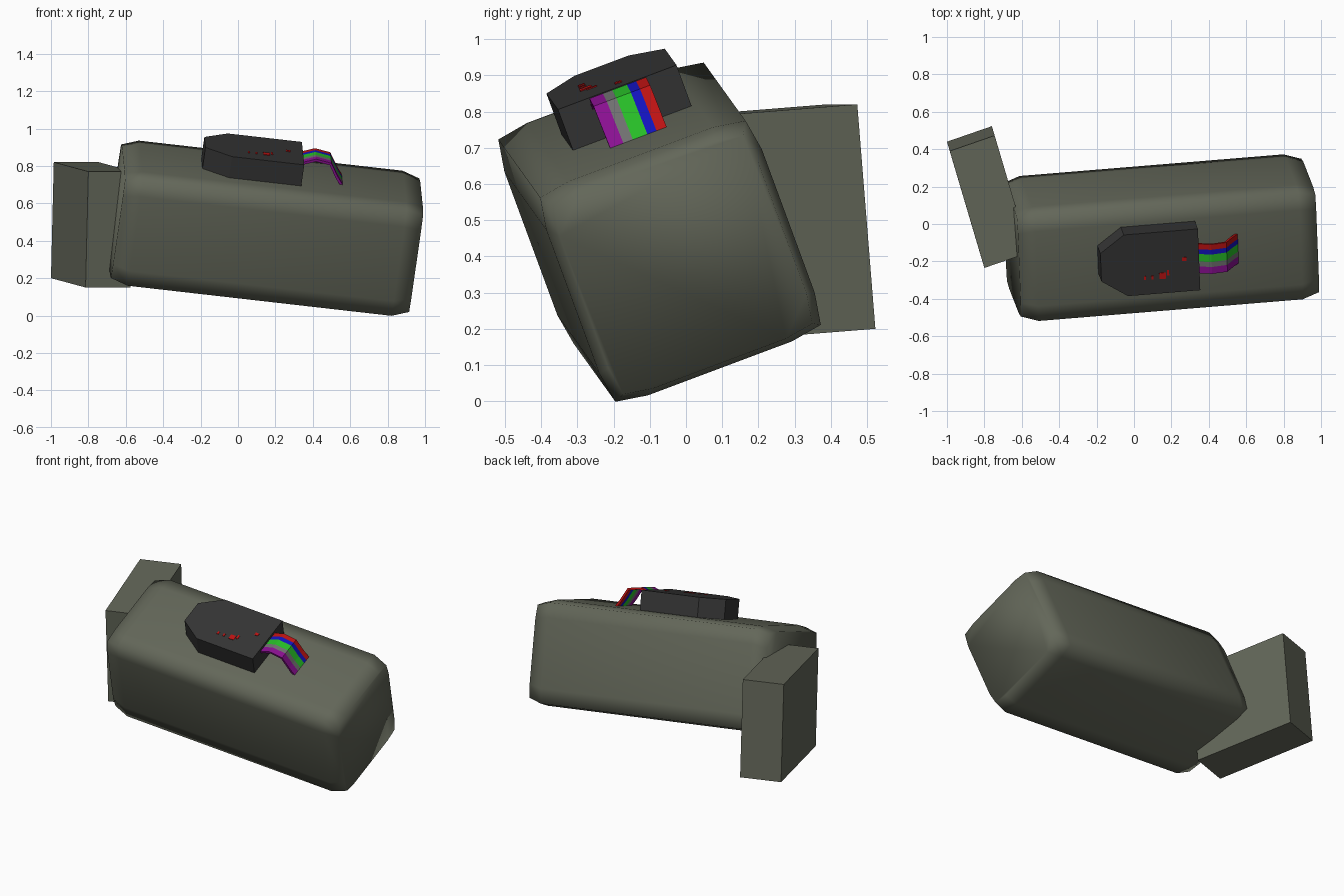
import bpy, bmesh
from mathutils import Vector

cube = bpy.data.objects.get("Cube")
if cube:
    bpy.data.objects.remove(cube, do_unlink=True)

# Tilted frame shared by the body, the panel and the ribbon
ALONG = Vector((1, 0.082, -0.114)).normalized()
ACROSS = Vector((0, 0.938, 0.346))
ACROSS = (ACROSS - ALONG * ACROSS.dot(ALONG)).normalized()
OUT = ALONG.cross(ACROSS)
BODY_CENTRE = Vector((0.145, -0.073, 0.467))
PANEL_EDGE = Vector((0.348, -0.19, 0.867))


def place(origin, u, w, n):
    return origin + ALONG * u + ACROSS * w + OUT * n


def material(name, color):
    mat = bpy.data.materials.new(name)
    mat.use_nodes = True
    mat.diffuse_color = (*color, 1)
    bsdf = mat.node_tree.nodes["Principled BSDF"]
    bsdf.inputs["Base Color"].default_value = (*color, 1)
    bsdf.inputs["Roughness"].default_value = 0.8
    return mat


OLIVE = material("olive grey", (0.125, 0.135, 0.1))
CHARCOAL = material("charcoal", (0.035, 0.035, 0.035))
RED = material("red", (0.5, 0.006, 0.006))
BLUE = material("blue", (0.006, 0.006, 0.5))
GREEN = material("green", (0.02, 0.5, 0.02))
GREY = material("mid grey", (0.16, 0.16, 0.16))
PURPLE = material("purple", (0.25, 0.005, 0.28))


def loft(name, rings, mat, smooth=False):
    """Skin a list of equal closed rings and cap both ends."""
    bm = bmesh.new()
    loops = [[bm.verts.new(p) for p in ring] for ring in rings]
    count = len(loops[0])
    for a, b in zip(loops, loops[1:]):
        for i in range(count):
            j = (i + 1) % count
            bm.faces.new((a[i], a[j], b[j], b[i]))
    bm.faces.new(loops[0][::-1])
    bm.faces.new(loops[-1])
    bmesh.ops.recalc_face_normals(bm, faces=bm.faces)
    for f in bm.faces:
        f.smooth = smooth
    mesh = bpy.data.meshes.new(name)
    bm.to_mesh(mesh)
    bm.free()
    mesh.materials.append(mat)
    obj = bpy.data.objects.new(name, mesh)
    bpy.context.collection.objects.link(obj)
    return obj


# Pillow-sided square body with softened ends
HALF, INSET, BULGE = 0.303, 0.09, 0.015
side = [(-HALF, -HALF), (-HALF + INSET, -HALF - BULGE), (HALF - INSET, -HALF - BULGE)]
section = []
for turn in range(4):
    section += side
    side = [(-w, u) for u, w in side]
    side = [(a, b) for a, b in side]
section = []
for cx, cy in ((1, 0), (0, 1), (-1, 0), (0, -1)):
    for t, off in ((-HALF, 0), (-HALF + INSET, BULGE), (HALF - INSET, BULGE)):
        r = HALF + off
        section.append((cx * r - cy * t, cy * r + cx * t))
rings = []
for u, scale in ((-0.805, 0.92), (-0.712, 1), (0.712, 1), (0.805, 0.92)):
    rings.append([place(BODY_CENTRE, u, a * scale, b * scale) for a, b in section])
loft("body", rings, OLIVE, smooth=True)

# Slab at the right end
corner = Vector((-1, 0.44, 0.2))
wide, tall, deep = Vector((0.24, 0.083, 0)), Vector((0.015, -0.05, 0.62)), Vector((0.185, -0.625, -0.05))
base = [corner, corner + wide, corner + wide + deep, corner + deep]
loft("end_slab", [base, [p + tall for p in base]], OLIVE)

# Panel with two clipped corners
outline = [(0, -0.175), (0, 0.175), (-0.4, 0.175), (-0.53, 0.08), (-0.53, -0.08), (-0.39, -0.175)]
loft("panel", [[place(PANEL_EDGE, u, w, n) for u, w in outline] for n in (-0.14, 0)], CHARCOAL)

# Small red indicator plates on the panel
for i, (u, w, lu, lw) in enumerate([(-0.08, 0.01, 0.024, 0.02), (-0.17, -0.06, 0.012, 0.03),
                                    (-0.2, -0.075, 0.035, 0.035), (-0.255, -0.08, 0.012, 0.02),
                                    (-0.295, -0.08, 0.012, 0.02)]):
    quad = [(u - lu / 2, w - lw / 2), (u + lu / 2, w - lw / 2),
            (u + lu / 2, w + lw / 2), (u - lu / 2, w + lw / 2)]
    loft(f"indicator_{i + 1}", [[place(PANEL_EDGE, a, b, n) for a, b in quad] for n in (-0.002, 0.003)], RED)

# Ribbon of five coloured strips bending down to the body
path = [(-0.01, -0.03), (0.067, 0), (0.147, -0.012), (0.188, -0.08), (0.236, -0.145)]
THICK = 0.007
w = -0.085
for name, mat, width in (("purple", PURPLE, 0.039), ("grey", GREY, 0.028), ("green", GREEN, 0.043),
                         ("blue", BLUE, 0.027), ("red", RED, 0.03)):
    rings = []
    for i, (u, n) in enumerate(path):
        before, after = path[max(i - 1, 0)], path[min(i + 1, len(path) - 1)]
        du, dn = Vector((after[0] - before[0], after[1] - before[1])).normalized() * THICK
        rings.append([place(PANEL_EDGE, u - s * dn, w + e * width, n + s * du)
                      for s, e in ((-1, 0), (-1, 1), (1, 1), (1, 0))])
    loft(f"ribbon_{name}", rings, mat)
    w += width
